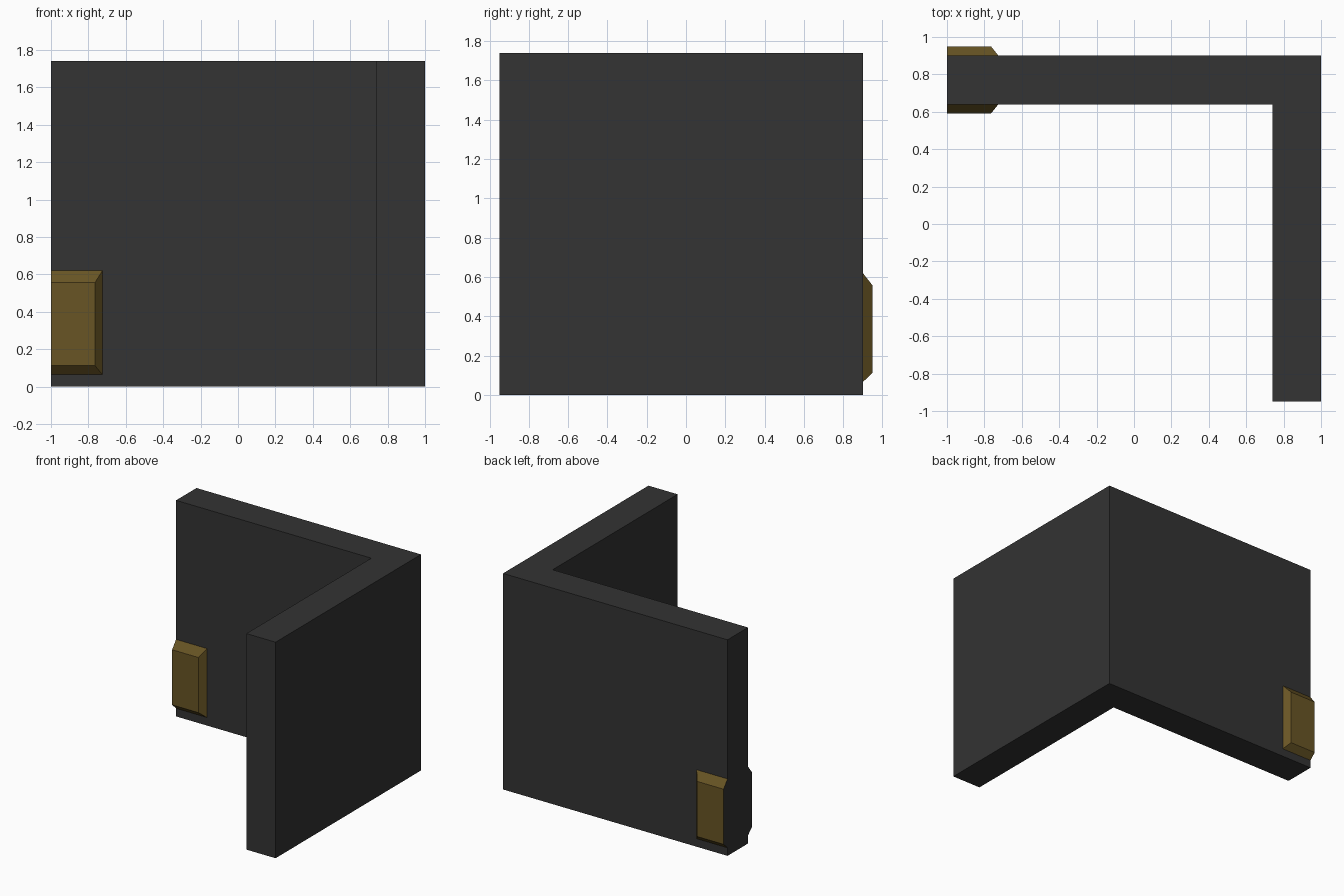
import bpy, bmesh

if "Cube" in bpy.data.objects:
    bpy.data.objects.remove(bpy.data.objects["Cube"])


def material(name, rgb):
    m = bpy.data.materials.new(name)
    m.diffuse_color = (*rgb, 1)
    m.use_nodes = True
    m.node_tree.nodes["Principled BSDF"].inputs["Base Color"].default_value = m.diffuse_color
    return m


charcoal = material("charcoal", (0.033, 0.033, 0.033))
bronze = material("bronze", (0.138, 0.090, 0.018))


def finish(bm, name, mats):
    bmesh.ops.recalc_face_normals(bm, faces=bm.faces)
    me = bpy.data.meshes.new(name)
    bm.to_mesh(me)
    bm.free()
    for m in mats:
        me.materials.append(m)
    ob = bpy.data.objects.new(name, me)
    bpy.context.collection.objects.link(ob)
    return ob


# L-shaped corner wall, extruded from its plan
plan = [(-1, .64), (.74, .64), (.74, -.95), (1, -.95), (1, .90), (-1, .90)]
bm = bmesh.new()
floor = bm.faces.new([bm.verts.new((x, y, 0)) for x, y in plan])
ext = bmesh.ops.extrude_face_region(bm, geom=[floor], use_keep_orig=True)
top = [v for v in ext["geom"] if isinstance(v, bmesh.types.BMVert)]
bmesh.ops.translate(bm, verts=top, vec=(0, 0, 1.74))
finish(bm, "corner_wall", [charcoal])


# Bevelled plates on both sides of the wall end, flush with x = -1
def plate(name, y_wall, y_out):
    bm = bmesh.new()
    rings = []
    for y, x1, z0, z1 in ((y_wall, -.725, .065, .62), (y_out, -.765, .112, .556)):
        rings.append([bm.verts.new((x, y, z)) for x, z in
                      ((-1, z0), (x1, z0), (x1, z1), (-1, z1))])
    base, outer = rings
    bm.faces.new(outer)
    for i in range(4):
        j = (i + 1) % 4
        bm.faces.new((base[i], base[j], outer[j], outer[i]))
    bm.faces.new(base)
    # the flush cut end takes the wall colour
    for f in bm.faces:
        f.material_index = int(all(v.co.x < -.999 for v in f.verts))
    finish(bm, name, [bronze, charcoal])


plate("front_plate", .64, .59)
plate("back_plate", .90, .95)
